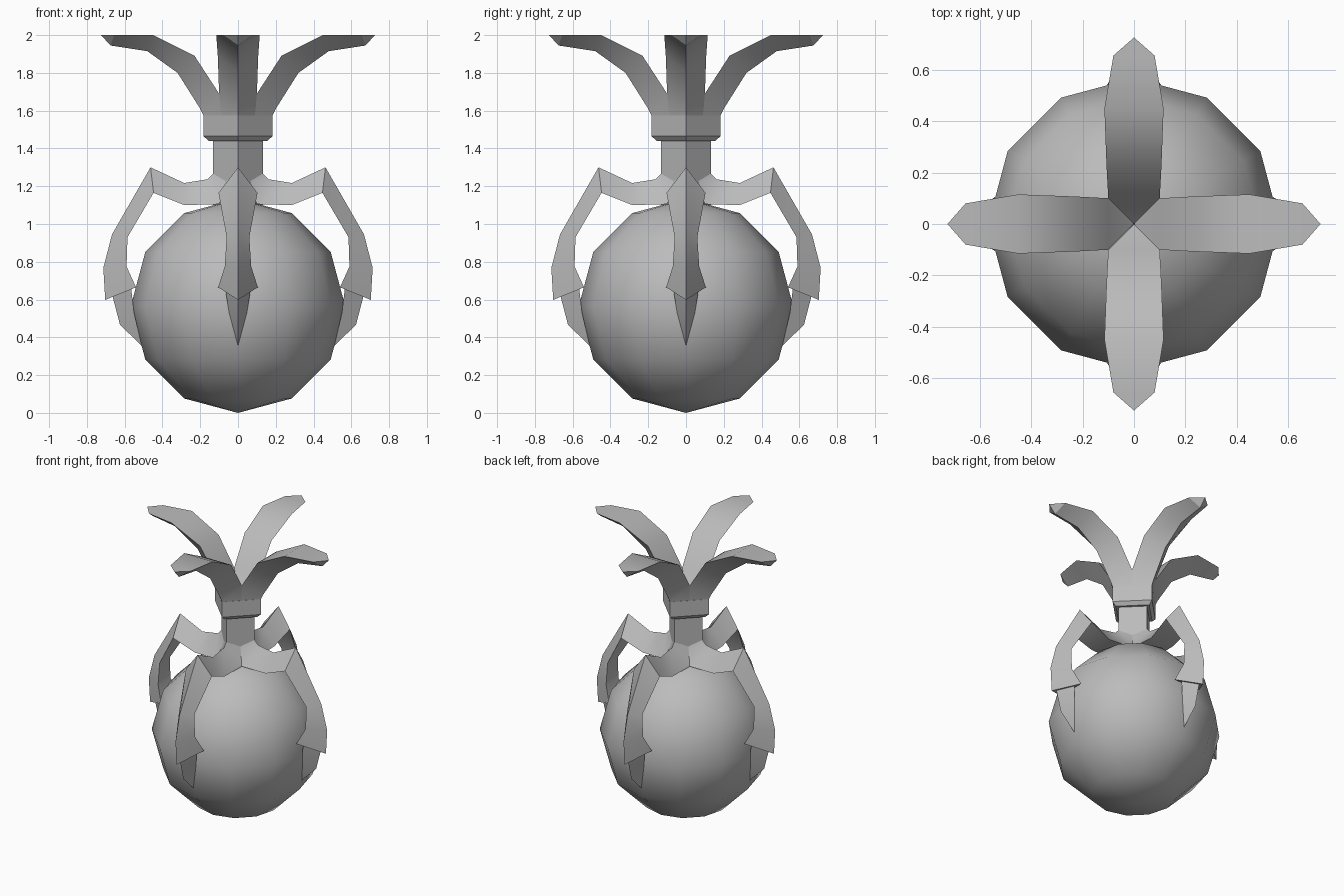
import bpy, bmesh, math
from mathutils import Matrix

if "Cube" in bpy.data.objects:
    bpy.data.objects.remove(bpy.data.objects["Cube"])

grey = bpy.data.materials.new("plain grey")
grey.diffuse_color = (0.5, 0.5, 0.5, 1)
grey.use_nodes = True
grey.node_tree.nodes["Principled BSDF"].inputs["Base Color"].default_value = grey.diffuse_color


def finish(bm, name, angle=32):
    bmesh.ops.recalc_face_normals(bm, faces=bm.faces)
    me = bpy.data.meshes.new(name)
    bm.to_mesh(me)
    bm.free()
    ob = bpy.data.objects.new(name, me)
    bpy.context.collection.objects.link(ob)
    me.materials.append(grey)
    bpy.ops.object.select_all(action='DESELECT')
    ob.select_set(True)
    bpy.context.view_layer.objects.active = ob
    bpy.ops.object.shade_smooth_by_angle(angle=math.radians(angle))
    return ob


def diamond_post(name, profile):
    """Four-sided post with corners on the axes; profile = (radius, z)."""
    bm = bmesh.new()
    rings = [[bm.verts.new((r * c, r * s, z)) for c, s in ((1, 0), (0, 1), (-1, 0), (0, -1))]
             for r, z in profile]
    for a, b in zip(rings, rings[1:]):
        for i in range(4):
            j = (i + 1) % 4
            bm.faces.new((a[i], a[j], b[j], b[i]))
    bm.faces.new(rings[0][::-1])
    bm.faces.new(rings[-1])
    return finish(bm, name)


def keeled_limb(name, sections, tip=None, heart=None):
    """Triangular limb along +x. Section = (keel x, keel z, edge x, edge half width, edge z).
    heart = height of the point on the axis where the flat side begins."""
    bm = bmesh.new()
    rows = [(bm.verts.new((kx, 0, kz)), bm.verts.new((ex, w, ez)), bm.verts.new((ex, -w, ez)))
            for kx, kz, ex, w, ez in sections]
    for n, (a, b) in enumerate(zip(rows, rows[1:])):
        bm.faces.new((a[0], a[1], b[1], b[0]))
        bm.faces.new((a[2], a[0], b[0], b[2]))
        if n or heart is None:
            bm.faces.new((a[1], a[2], b[2], b[1]))
    if heart is None:
        bm.faces.new(rows[0])
    else:
        c = bm.verts.new((0, 0, heart))
        a, b = rows[:2]
        for f in ((c, b[1], b[2]), (c, a[1], b[1]), (c, b[2], a[2]), (c, a[2], a[0], a[1])):
            bm.faces.new(f)
    end = rows[-1]
    if tip:
        t = bm.verts.new((tip[0], 0, tip[1]))
        for i in range(3):
            bm.faces.new((end[i], end[(i + 1) % 3], t))
    else:
        bm.faces.new(end)
    return finish(bm, name)


def four_around(make, name, *args, **kw):
    for i in range(4):
        ob = make(f"{name}_{i + 1}", *args, **kw)
        ob.data.transform(Matrix.Rotation(i * math.pi / 2, 4, 'Z'))


# Ball
bm = bmesh.new()
bmesh.ops.create_uvsphere(bm, u_segments=12, v_segments=6, radius=0.567,
                          matrix=Matrix.Translation((0, 0, 0.567)))
finish(bm, "ball", 60)

# Stem and collar
diamond_post("stem", [(0.132, 1.10), (0.132, 1.45)])
diamond_post("collar", [(0.155, 1.44), (0.183, 1.465), (0.183, 1.575)])

# Leaves: flat on top, keel below
four_around(keeled_limb, "leaf", [
    (0.183, 1.575, 0.09, 0.09, 1.575),
    (0.20, 1.61, 0.10, 0.10, 1.69),
    (0.32, 1.80, 0.23, 0.107, 1.89),
    (0.48, 1.915, 0.45, 0.115, 2.0),
    (0.675, 1.945, 0.655, 0.08, 2.0)], tip=(0.725, 2.0), heart=1.58)

# Claw arms: keel outside, flat side towards the ball
four_around(keeled_limb, "claw_arm", [
    (0.13, 1.27, 0.065, 0.065, 1.23),
    (0.16, 1.237, 0.10, 0.10, 1.105),
    (0.285, 1.217, 0.285, 0.09, 1.10),
    (0.463, 1.30, 0.447, 0.103, 1.165),
    (0.667, 0.945, 0.585, 0.06, 0.93),
    (0.713, 0.768, 0.59, 0.07, 0.775),
    (0.703, 0.598, 0.54, 0.105, 0.665)])

# Claw tips
four_around(keeled_limb, "claw_tip", [
    (0.67, 0.64, 0.567, 0.07, 0.67),
    (0.625, 0.467, 0.55, 0.047, 0.53)], tip=(0.51, 0.355))
